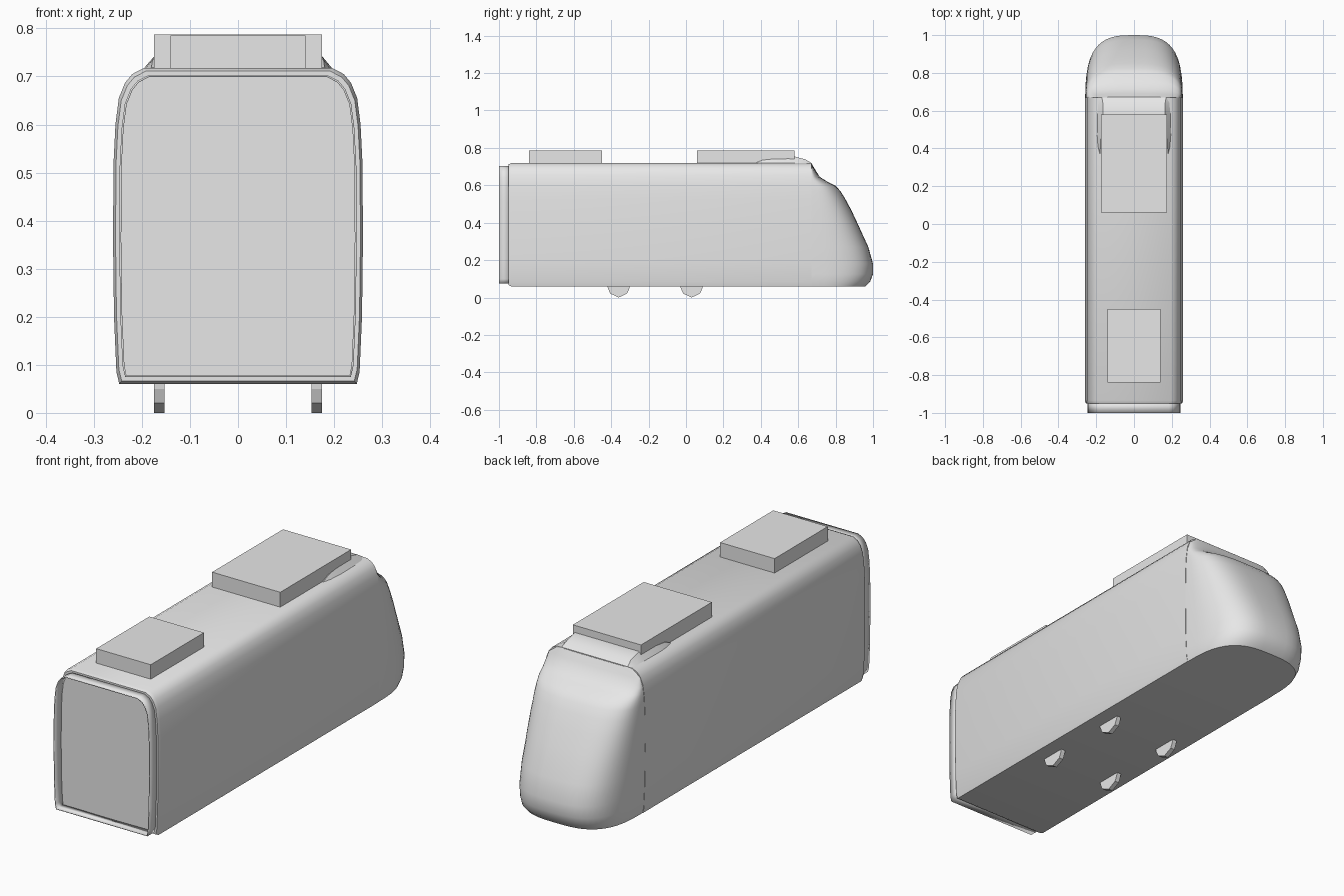
import bpy, bmesh, math

cube = bpy.data.objects.get("Cube")
if cube:
    bpy.data.objects.remove(cube, do_unlink=True)

grey = bpy.data.materials.new("plain grey")
grey.use_nodes = True
COLOUR = (0.8, 0.8, 0.8, 1)
grey.diffuse_color = COLOUR
grey.node_tree.nodes["Principled BSDF"].inputs["Base Color"].default_value = COLOUR


def loft(name, rings, caps=True, smooth=True):
    """Skin a list of closed rings into one object."""
    bm = bmesh.new()
    loops = [[bm.verts.new(p) for p in ring] for ring in rings]
    for a, b in zip(loops, loops[1:]):
        n = len(a)
        for i in range(n):
            j = (i + 1) % n
            bm.faces.new((a[i], a[j], b[j], b[i]))
    if caps:
        bm.faces.new(loops[0])
        bm.faces.new(loops[-1])
    bmesh.ops.recalc_face_normals(bm, faces=bm.faces)
    mesh = bpy.data.meshes.new(name)
    bm.to_mesh(mesh)
    bm.free()
    mesh.materials.append(grey)
    obj = bpy.data.objects.new(name, mesh)
    bpy.context.collection.objects.link(obj)
    if smooth:
        bpy.ops.object.select_all(action="DESELECT")
        obj.select_set(True)
        bpy.context.view_layer.objects.active = obj
        bpy.ops.object.shade_smooth_by_angle(angle=math.radians(35))
    return obj


def box(name, x, y0, y1, z0, z1):
    ring = [(-x, y0), (x, y0), (x, y1), (-x, y1)]
    return loft(name, [[(*p, z) for p in ring] for z in (z0, z1)], smooth=False)


def interp(table, z):
    """Look up a value at height z in (value, height) pairs."""
    for (v0, z0), (v1, z1) in zip(table, table[1:]):
        if z <= z1:
            return v0 + (v1 - v0) * (z - z0) / (z1 - z0)
    return table[-1][0]


# Half cross-section of the car: half width, height
HALF = [(.247, .06), (.253, .085), (.258, .2), (.26, .36), (.259, .52), (.255, .6),
        (.248, .655), (.235, .687), (.22, .705), (.195, .718)]
MID_Z = 0.39


def section(y, sx=1.0, sz=1.0):
    pts = HALF + [(-x, z) for x, z in reversed(HALF)]
    return [(x * sx, y, MID_Z + (z - MID_Z) * sz) for x, z in pts]


# Main body with a slightly eased front edge
loft("body", [section(-.95, .98, .98), section(-.935), section(.67)])

# Open gangway frame in front of the end wall
frame = loft("gangway_frame", [section(-1, .95, .955), section(-.94, .95, .955)], caps=False)
rim = frame.modifiers.new("thickness", "SOLIDIFY")
rim.thickness = 0.004

# Streamlined nose: rounded plan outlines stacked by height
REACH = [(.96, .06), (.985, .085), (1.0, .125), (1.0, .18), (.975, .27), (.92, .39),
         (.885, .465), (.85, .53), (.825, .57), (.8, .597), (.755, .62), (.715, .645),
         (.69, .685), (.672, .716)]
STEPS = 28
nose = []
for reach, z in REACH:
    width = interp(HALF, z) * .995
    ring = []
    for i in range(STEPS + 1):
        t = math.pi * i / STEPS
        c, s = math.cos(t), math.sin(t)
        ring.append((width * math.copysign(abs(c) ** (2 / 3), c),
                     .665 + (reach - .665) * abs(s) ** (2 / 3), z))
    nose.append(ring)
loft("nose", nose)

# Low roof fairing behind the nose: y, base half width, top half width, top height
FAIRING = [(.37, .185, .18, .719), (.41, .195, .178, .735), (.47, .2, .175, .741),
           (.58, .198, .165, .754), (.64, .195, .165, .738), (.67, .19, .17, .719)]
loft("roof_fairing", [[(-b, y, .712), (b, y, .712), (t, y, h), (-t, y, h)]
                      for y, b, t, h in FAIRING])

# Roof equipment boxes
box("rear_roof_box", .175, .06, .58, .71, .787)
box("front_roof_box", .14, -.84, -.45, .71, .785)

# Exposed lower parts of the wheels
WHEEL = [(-.06, .065), (-.058, .05), (-.045, .021), (0, 0), (.045, .021), (.058, .05), (.06, .065)]
for side, sx in (("left", 1), ("right", -1)):
    for place, cy in (("front", -.36), ("rear", .03)):
        loft(f"{place}_{side}_wheel",
             [[(sx * x, cy + y, z) for y, z in WHEEL] for x in (.153, .175)], smooth=False)
